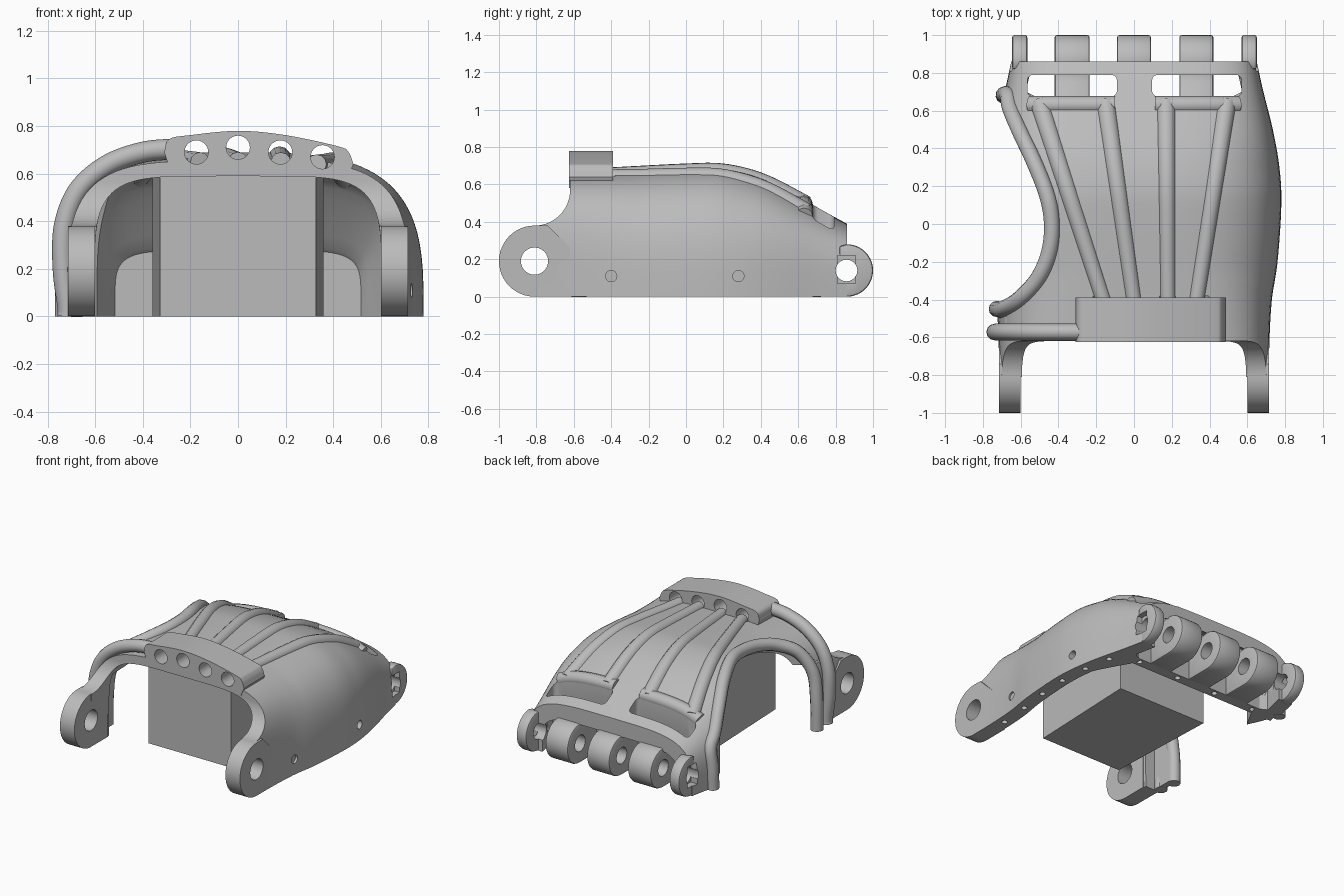
import bpy, bmesh, math
from mathutils import Vector

if "Cube" in bpy.data.objects:
    bpy.data.objects.remove(bpy.data.objects["Cube"], do_unlink=True)

grey = bpy.data.materials.new("plain grey")
grey.use_nodes = True
grey.diffuse_color = (0.5, 0.5, 0.5, 1)
grey.node_tree.nodes["Principled BSDF"].inputs["Base Color"].default_value = (0.5, 0.5, 0.5, 1)


# ---------- helpers ----------
def add(name, data):
    ob = bpy.data.objects.new(name, data)
    bpy.context.collection.objects.link(ob)
    data.materials.append(grey)
    return ob


def from_bm(name, bm):
    bmesh.ops.recalc_face_normals(bm, faces=bm.faces)
    me = bpy.data.meshes.new(name)
    bm.to_mesh(me)
    bm.free()
    return add(name, me)


def prism(name, pts, axis, a, b):
    """Extrude a 2D outline from a to b along an axis (other axes keep their order)."""
    def place(p, d):
        co = list(p)
        co.insert("xyz".index(axis), d)
        return co
    bm = bmesh.new()
    lo = [bm.verts.new(place(p, a)) for p in pts]
    hi = [bm.verts.new(place(p, b)) for p in pts]
    bm.faces.new(lo)
    bm.faces.new(hi)
    for i in range(len(pts)):
        j = (i + 1) % len(pts)
        bm.faces.new((lo[i], lo[j], hi[j], hi[i]))
    return from_bm(name, bm)


def arc(cx, cy, r, a0, a1, n=24):
    return [(cx + r * math.cos(math.radians(a0 + (a1 - a0) * i / n)),
             cy + r * math.sin(math.radians(a0 + (a1 - a0) * i / n))) for i in range(n + 1)]


def hole(cx, cy, r, axis, a, b):
    return prism("cutter", arc(cx, cy, r, 0, 360)[:-1], axis, a, b)


def rect(u0, u1, v0, v1):
    return [(u0, v0), (u1, v0), (u1, v1), (u0, v1)]


def bake(ob):
    dg = bpy.context.evaluated_depsgraph_get()
    me = bpy.data.meshes.new_from_object(ob.evaluated_get(dg))
    ob.modifiers.clear()
    ob.data = me


def cut(ob, cutters):
    for c in cutters:
        c.hide_render = True
        m = ob.modifiers.new("cut", "BOOLEAN")
        m.operation, m.solver, m.object = "DIFFERENCE", "EXACT", c
    bake(ob)
    for c in cutters:
        bpy.data.objects.remove(c, do_unlink=True)


def bevel(ob, width, seg=2):
    m = ob.modifiers.new("bevel", "BEVEL")
    m.width, m.segments, m.limit_method = width, seg, "ANGLE"
    bake(ob)
    return ob


def spline(pts, n=8):
    """Catmull-Rom curve through the points."""
    p = [Vector(q) for q in pts]
    p = [2 * p[0] - p[1]] + p + [2 * p[-1] - p[-2]]
    out = []
    for i in range(1, len(p) - 2):
        for k in range(n):
            t = k / n
            out.append(0.5 * (2 * p[i] + (p[i + 1] - p[i - 1]) * t
                       + (2 * p[i - 1] - 5 * p[i] + 4 * p[i + 1] - p[i + 2]) * t * t
                       + (3 * p[i] - p[i - 1] - 3 * p[i + 1] + p[i + 2]) * t ** 3))
    return out + [p[-2]]


def tube(name, pts, r0, r1=None):
    cu = bpy.data.curves.new(name, "CURVE")
    cu.dimensions, cu.bevel_depth, cu.bevel_resolution, cu.use_fill_caps = "3D", 1, 4, True
    s = cu.splines.new("POLY")
    s.points.add(len(pts) - 1)
    for i, p in enumerate(pts):
        s.points[i].co = (*p, 1)
        s.points[i].radius = r0 + ((r1 or r0) - r0) * i / (len(pts) - 1)
    ob = add(name, cu)
    me = bpy.data.meshes.new_from_object(ob.evaluated_get(bpy.context.evaluated_depsgraph_get()))
    bpy.data.objects.remove(ob, do_unlink=True)
    me.materials.clear()
    return add(name, me)


# ---------- palm surface: half width and height along y ----------
WIDTH = spline([(-.81, .715, 0), (-.62, .717, 0), (-.4, .73, 0), (-.2, .76, 0), (.1, .78, 0),
                (.3, .77, 0), (.5, .735, 0), (.7, .685, 0), (.86, .65, 0)])
HEIGHT = spline([(-.81, .65, 0), (-.6, .655, 0), (-.39, .665, 0), (0, .685, 0), (.2, .685, 0),
                 (.4, .635, 0), (.6, .535, 0), (.75, .45, 0), (.86, .39, 0)])


def look(table, y):
    for a, b in zip(table, table[1:]):
        if y <= b.x:
            return a.y + (b.y - a.y) * (y - a.x) / (b.x - a.x)
    return table[-1].y


def power(y):
    return 3.3 + max(0, y - .3) * 1.5 + max(0, -.25 - y) * 2.2


def on_top(x, y, lift=0):
    n = power(y)
    k = max(0, 1 - (abs(x) / look(WIDTH, y)) ** n)
    return (x, y, look(HEIGHT, y) * k ** (1 / n) + lift)


def on_side(z, y):
    n = power(y)
    return (-look(WIDTH, y) * (1 - (z / look(HEIGHT, y)) ** n) ** (1 / n), y, z)


def section(y, dw=0, dh=0, boxy=0, count=48):
    w, h, e = look(WIDTH, y) - dw, look(HEIGHT, y) - dh, 2 / (power(y) + boxy)
    return [(math.copysign(w * abs(math.cos(t)) ** e, math.cos(t)), y, h * max(0, math.sin(t)) ** e)
            for t in (math.pi * i / count for i in range(count + 1))]


# ---------- palm shell, thicker just ahead of the knuckles ----------
bm = bmesh.new()
rings = []
for i in range(43):
    y = -.81 + 1.67 * i / 42
    thick = min(1, max(0, (y - .35) / .25)) if y < .675 else 0
    roof = .065 + thick * .2 + (.05 if y > .675 else 0)
    inner = section(y, .112 + thick * .085, roof, 1.2 + thick)
    rings.append([[bm.verts.new(p) for p in sec] for sec in (section(y), inner)])
for a, b in zip(rings, rings[1:]):
    for s in (0, 1):
        for k in range(48):
            bm.faces.new((a[s][k], a[s][k + 1], b[s][k + 1], b[s][k]))
    for k in (0, 48):
        bm.faces.new((a[0][k], b[0][k], b[1][k], a[1][k]))
for o, n in (rings[0], rings[-1]):
    for k in range(48):
        bm.faces.new((o[k], o[k + 1], n[k + 1], n[k]))
shell = from_bm("palm_shell", bm)

# thumb opening path
rim = [on_side(0, .68), on_side(.15, .685), on_side(.28, .68)]
rim += [on_top(x, y) for x, y in ((-.655, .61), (-.605, .49), (-.53, .33), (-.46, .15), (-.435, 0),
                                  (-.45, -.15), (-.51, -.29), (-.61, -.4))]
rim += [on_side(z, -.45) for z in (.4, .2, 0)]
rim = spline(rim)
opening = [(p.x, p.y) for p in rim if p.z > .32]
opening = [(-1.2, opening[0][1])] + opening + [(-1.2, opening[-1][1])]

tendon_holes = ((-.175, .69), (0, .71), (.178, .69), (.355, .67))


def tendon_cutters():
    return [hole(x, z, .05, "y", -.75, -.38) for x, z in tendon_holes]


cutters = [prism("cutter", arc(-.81, .57, .19, -90, 0) + [(-.62, 1), (-1, 1), (-1, .38)], "x", -1, 1),
           prism("cutter", opening, "z", -.5, 1.5),
           prism("cutter", rect(-.68, -.5, -.1, .45), "y", -.6, -.3)] + tendon_cutters()
for x0, x1 in ((-.565, -.09), (.095, .57)):
    cutters.append(bevel(prism("cutter", rect(x0, x1, .675, .79), "z", .1, 1), .03, 3))
cutters += [hole(y, .11, .03, "x", .715, 1) for y in (-.4, .28)]
cutters += [hole(look(WIDTH, y) - .056, y, .02, "z", -.1, .06) for y in (-.55, -.32, -.1, .12, .34, .54)]
cutters += [hole(-.81, .19, .073, "x", -1, 1), hole(.858, .14, .058, "x", -1, 1)]
cutters += [prism("cutter", rect(.81, .905, .07, .22), "x", a, b) for a, b in ((-1, -.605), (.61, 1))]
cut(shell, cutters)

# ---------- rear inner wall ----------
bm = bmesh.new()
ends = [[bm.verts.new(p) for p in section(y, .03, .03)] for y in (.6, .675)]
for e in ends:
    bm.faces.new(e)
for k in range(49):
    j = (k + 1) % 49
    bm.faces.new((ends[0][k], ends[0][j], ends[1][j], ends[1][k]))
wall = from_bm("rear_inner_wall", bm)
cut(wall, [hole(x, .64, .02, "z", -.1, .06) for x in (-.49, -.16, .16, .49)])

# ---------- knuckle lugs ----------
middle_lug = arc(.86, .14, .14, -90, 110) + [(.75, .28), (.66, .34), (.66, 0)]
outer_lug = arc(.86, .14, .14, -90, 90) + [(.82, .27), (.82, 0)]
for name, x0, x1 in (("outer_knuckle_right", -.645, -.565), ("knuckle_right", -.42, -.235),
                     ("knuckle_middle", -.09, .09), ("knuckle_left", .24, .42),
                     ("outer_knuckle_left", .57, .65)):
    outer = name.startswith("outer")
    ob = bevel(prism(name, outer_lug if outer else middle_lug, "x", x0, x1), .012)
    tools = [hole(.858, .14, .058, "x", -1, 1)]
    if outer:
        a, b = (x0 - .1, x0 + .04) if x0 < 0 else (x1 - .04, x1 + .1)
        tools.append(prism("cutter", rect(.81, .905, .07, .22), "x", a, b))
    cut(ob, tools)

# ---------- wrist lugs ----------
plate = arc(-.81, .19, .19, 90, 270) + [(-.62, 0), (-.62, .26), (-.74, .38)]
for side, x0, x1 in (("right", -.715, -.6), ("left", .6, .715)):
    cut(prism("wrist_lug_" + side, plate, "x", x0, x1), [hole(-.81, .19, .073, "x", -1, 1)])

# ---------- tendon guide block ----------
crown = spline([(-.31, .69, 0), (-.29, .745, 0), (-.2, .762, 0), (0, .78, 0), (.2, .762, 0),
                (.42, .715, 0), (.465, .69, 0), (.485, .64, 0)], 5)
guide = prism("tendon_guide", [(p.x, p.y) for p in crown] + [(.46, .58), (.25, .595), (0, .605), (-.28, .6)],
              "y", -.625, -.39)
cut(guide, tendon_cutters())

# ---------- tendon ridges and their end bars ----------
for i, (x0, x1) in enumerate(((-.16, -.5), (0, -.15), (.18, .17), (.33, .49))):
    path = [on_top(x0 + (x1 - x0) * t / 20, -.41 + 1.05 * t / 20, -.015 - .01 * t / 20) for t in range(21)]
    tube("tendon_ridge_%d" % (i + 1), path, .042, .052)
for side, x0, x1 in (("right", -.55, -.1), ("left", .11, .55)):
    tube("ridge_bar_" + side, [on_top(x0 + (x1 - x0) * t / 8, .63, -.025) for t in range(9)], .048)

# ---------- thumb rim and wrist band ----------
tube("thumb_rim", rim, .043)
tube("wrist_band", spline([(-.25, -.572, .705), (-.4, -.572, .69), (-.55, -.572, .635), (-.67, -.572, .53),
                           (-.73, -.572, .38), (-.735, -.572, .2), (-.715, -.572, .04), (-.715, -.572, 0)]), .044)

# ---------- inner block, narrower at the wrist ----------
prism("inner_block", [(-.328, -.55), (.328, -.55), (.36, .29), (-.36, .29)], "z", 0, .6)

# ---------- shading ----------
bpy.ops.object.select_all(action="DESELECT")
for ob in bpy.context.scene.objects:
    if ob.type == "MESH":
        ob.select_set(True)
        bpy.context.view_layer.objects.active = ob
bpy.ops.object.shade_smooth_by_angle(angle=math.radians(32))
